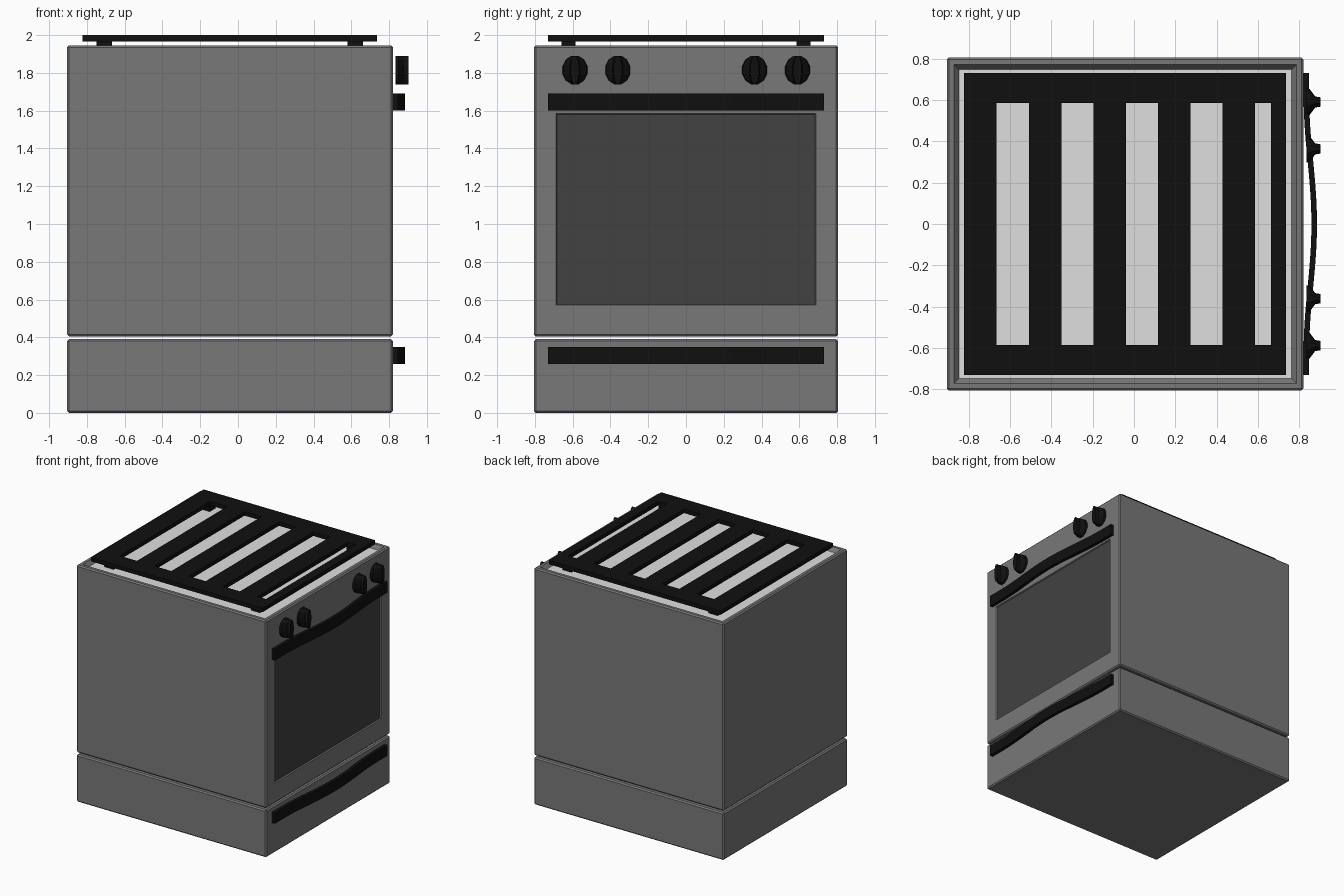
import bpy
import bmesh
import math
from mathutils import Vector

old = bpy.data.objects.get("Cube")
if old:
    bpy.data.objects.remove(old, do_unlink=True)


def material(name, value):
    m = bpy.data.materials.new(name)
    m.use_nodes = True
    colour = (value, value, value, 1)
    m.diffuse_color = colour
    m.node_tree.nodes["Principled BSDF"].inputs["Base Color"].default_value = colour
    return m


steel = material("grey_enamel", 0.19)
glass = material("dark_glass", 0.054)
plate = material("pale_hob", 0.74)
black = material("black_iron", 0.005)


def add_box(bm, low, high):
    low, high = Vector(low), Vector(high)
    verts = bmesh.ops.create_cube(bm, size=1)["verts"]
    for v in verts:
        v.co = (low + high) / 2 + v.co * (high - low)


def finish(bm, name, *mats):
    bmesh.ops.recalc_face_normals(bm, faces=bm.faces)
    mesh = bpy.data.meshes.new(name)
    bm.to_mesh(mesh)
    bm.free()
    for m in mats:
        mesh.materials.append(m)
    obj = bpy.data.objects.new(name, mesh)
    bpy.context.collection.objects.link(obj)
    return obj


def cabinet(z0, z1):
    bm = bmesh.new()
    add_box(bm, (-0.905, -0.805, z0), (0.82, 0.805, z1))
    bmesh.ops.bevel(bm, geom=bm.edges[:], offset=0.01, segments=1, affect="EDGES")
    return bm


def main_face(bm, direction):
    d = Vector(direction)
    bm.normal_update()
    facing = [f for f in bm.faces if f.normal.dot(d) > 0.99]
    return max(facing, key=lambda f: f.calc_area())


def inset(bm, face, thickness, depth):
    bmesh.ops.inset_individual(bm, faces=[face], thickness=thickness, depth=depth)


# Drawer
finish(cabinet(0, 0.39), "drawer", steel)

# Oven body with a sunken hob and a recessed door window
bm = cabinet(0.405, 1.945)
top = main_face(bm, (0, 0, 1))
inset(bm, top, 0.033, 0)
inset(bm, top, 0.035, -0.03)
top.material_index = 1
window = main_face(bm, (1, 0, 0))
inset(bm, window, 0.1, 0)
for v in window.verts:
    v.co.y = math.copysign(0.688, v.co.y)
    v.co.z = 1.585 if v.co.z > 1 else 0.57
inset(bm, window, 0.006, -0.01)
window.material_index = 2
finish(bm, "oven_body", steel, plate, glass)

# Pan grate: two rails joined by bars
bm = bmesh.new()
z0, z1 = 1.967, 2.0
for s in (-1, 1):
    add_box(bm, (-0.823, min(s * 0.585, s * 0.73), z0),
            (0.735, max(s * 0.585, s * 0.73), z1))
for i in range(5):
    left = -0.823 + 0.16 * (i > 0) + (0.155 + 0.312 * (i - 1)) * (i > 0)
    add_box(bm, (left, -0.585, z0), (left + 0.158, 0.585, z1))
add_box(bm, (0.663, -0.585, z0), (0.735, 0.585, z1))
finish(bm, "pan_grate", black)

# Grate feet
bm = bmesh.new()
for x in (-0.708, 0.62):
    for y in (-0.622, 0.622):
        add_box(bm, (x - 0.041, y - 0.038, 1.915), (x + 0.041, y + 0.038, z0))
finish(bm, "grate_feet", black)


# Bowed handles
def handle(name, low, high):
    bm = bmesh.new()
    steps = 24
    rings = []
    for i in range(steps + 1):
        y = -0.73 + 1.46 * i / steps
        bow = 0.5 + 0.5 * math.cos(math.pi * min(1, abs(y) / 0.62))
        x = 0.82 + 0.038 * bow
        corners = ((x, low), (x + 0.027, low), (x + 0.027, high), (x, high))
        rings.append([bm.verts.new((cx, y, cz)) for cx, cz in corners])
    for a, b in zip(rings, rings[1:]):
        for k in range(4):
            n = (k + 1) % 4
            bm.faces.new((a[k], a[n], b[n], b[k]))
    bm.faces.new(rings[0])
    bm.faces.new(rings[-1])
    finish(bm, name, black)


handle("door_handle", 1.6, 1.69)
handle("drawer_handle", 0.26, 0.348)


# Control knobs: round base pinched into an upright grip
def knob(name, y):
    bm = bmesh.new()
    sides = 12
    rings = []
    for x, width in ((0.833, 0.068), (0.85, 0.064), (0.876, 0.028), (0.903, 0.023)):
        ring = []
        for k in range(sides):
            a = math.tau * (k + 0.5) / sides
            ring.append(bm.verts.new((x, y + width * math.cos(a),
                                      1.815 + 0.078 * math.sin(a))))
        rings.append(ring)
    for a, b in zip(rings, rings[1:]):
        for k in range(sides):
            n = (k + 1) % sides
            bm.faces.new((a[k], a[n], b[n], b[k]))
    bm.faces.new(rings[0])
    bm.faces.new(rings[-1])
    finish(bm, name, black)


for i, y in enumerate((-0.588, -0.361, 0.363, 0.59)):
    knob(f"control_knob_{i + 1}", y)
